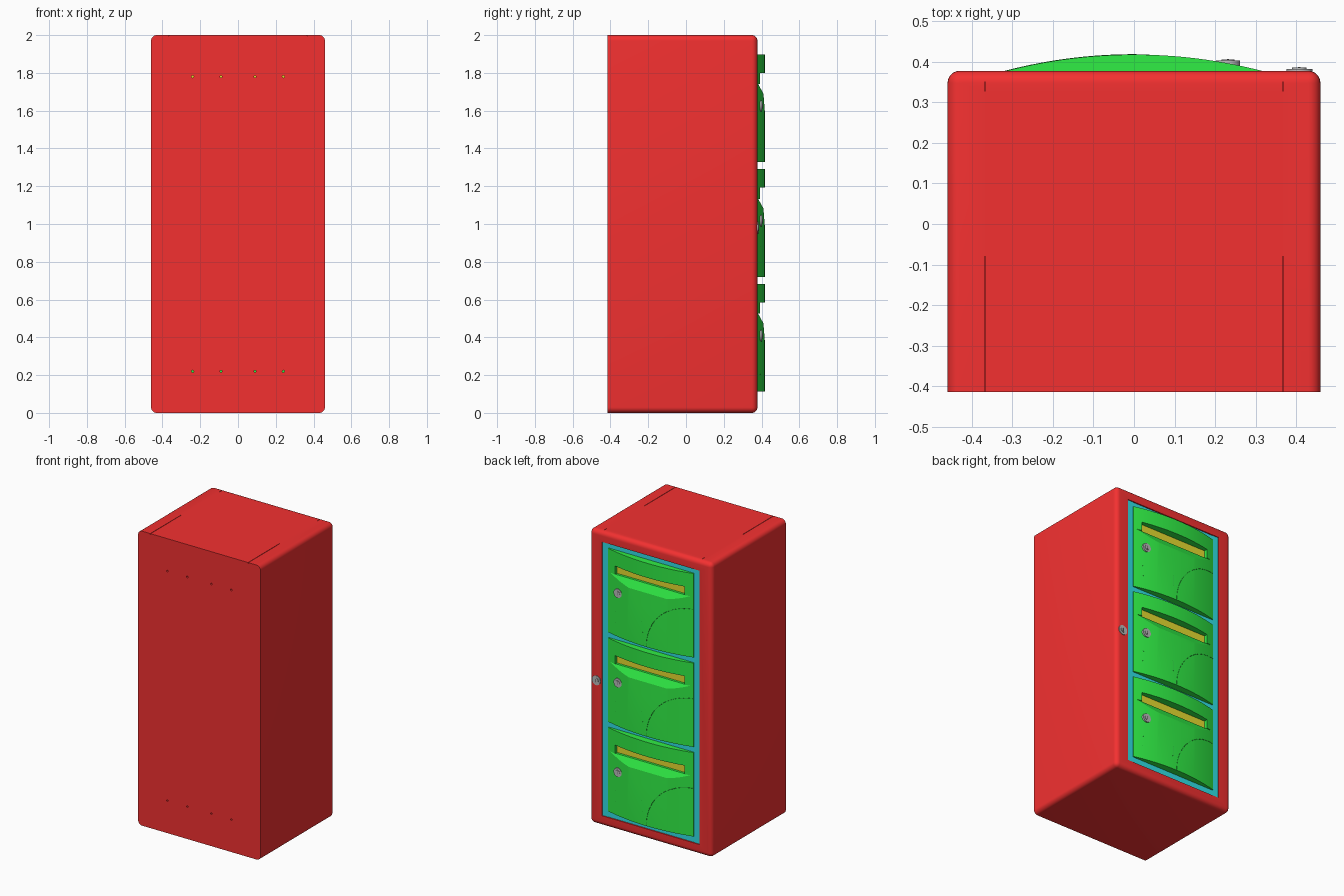
import bpy, bmesh, math
from mathutils import Matrix, Vector

if "Cube" in bpy.data.objects:
    bpy.data.objects.remove(bpy.data.objects["Cube"])


def material(name, rgb):
    m = bpy.data.materials.new(name)
    m.diffuse_color = (*rgb, 1)
    m.use_nodes = True
    m.node_tree.nodes["Principled BSDF"].inputs["Base Color"].default_value = m.diffuse_color
    return m


RED = material("red", (0.9, 0.03, 0.03))
GREEN = material("green", (0.03, 0.85, 0.06))
DARK_GREEN = material("dark_green", (0.02, 0.4, 0.04))
CYAN = material("cyan", (0.03, 0.75, 0.8))
YELLOW = material("yellow", (0.8, 0.72, 0.03))
GREY = material("grey", (0.5, 0.5, 0.5))
DARK = material("dark_grey", (0.2, 0.2, 0.2))


def add(name, bm, mat=None):
    bmesh.ops.recalc_face_normals(bm, faces=bm.faces)
    me = bpy.data.meshes.new(name)
    bm.to_mesh(me)
    bm.free()
    ob = bpy.data.objects.new(name, me)
    bpy.context.collection.objects.link(ob)
    if mat:
        me.materials.append(mat)
    return ob


def add_box(bm, x, y, z):
    """Box from three (min, max) ranges."""
    size = [b - a for a, b in (x, y, z)]
    mid = [(a + b) / 2 for a, b in (x, y, z)]
    bmesh.ops.create_cube(bm, size=1, matrix=Matrix.Translation(mid) @ Matrix.Diagonal((*size, 1)))


def box(name, x, y, z, mat=None):
    bm = bmesh.new()
    add_box(bm, x, y, z)
    return add(name, bm, mat)


def add_disc(bm, x, y, z, r, depth, seg=32):
    """Cylinder along y, centred on the given point."""
    bmesh.ops.create_cone(bm, cap_ends=True, segments=seg, radius1=r, radius2=r, depth=depth,
                          matrix=Matrix.Translation((x, y, z)) @ Matrix.Rotation(math.pi / 2, 4, 'X'))


def prism(name, points, offset, mat=None):
    bm = bmesh.new()
    face = bm.faces.new([bm.verts.new(p) for p in points])
    new = bmesh.ops.extrude_face_region(bm, geom=[face])["geom"]
    bmesh.ops.translate(bm, vec=offset, verts=[v for v in new if isinstance(v, bmesh.types.BMVert)])
    return add(name, bm, mat)


def cut(ob, cutter):
    """Subtract the cutter, bake the result and remove the cutter."""
    cutter.hide_render = True
    mod = ob.modifiers.new("cut", 'BOOLEAN')
    mod.operation, mod.solver, mod.object = 'DIFFERENCE', 'EXACT', cutter
    bpy.context.view_layer.update()
    me = bpy.data.meshes.new_from_object(ob.evaluated_get(bpy.context.evaluated_depsgraph_get()))
    ob.modifiers.clear()
    ob.data = me
    bpy.data.objects.remove(cutter)


def smooth(ob):
    bpy.ops.object.select_all(action='DESELECT')
    ob.select_set(True)
    bpy.context.view_layer.objects.active = ob
    bpy.ops.object.shade_smooth_by_angle(angle=math.radians(20))


# Cabinet shell: every edge rounded except those around the flat wall at -y
bm = bmesh.new()
add_box(bm, (-0.46, 0.46), (-0.415, 0.378), (0, 2))
edges = [e for e in bm.edges if not all(v.co.y < 0 for v in e.verts)]
bmesh.ops.bevel(bm, geom=edges, offset=0.03, segments=6, profile=0.5, affect='EDGES')
cabinet = add("cabinet", bm, RED)
cut(cabinet, box("cavity_cutter", (-0.366, 0.366), (-0.395, 0.6), (0.07, 1.93)))

# Mounting holes in the wall and fine seams on top
bm = bmesh.new()
for x in (-0.24, -0.09, 0.09, 0.24):
    for z in (0.22, 1.78):
        add_disc(bm, x, -0.41, z, 0.006, 0.08, 12)
cut(cabinet, add("hole_cutter", bm))
bm = bmesh.new()
for s in (-0.3675, 0.3675):
    for y in ((-0.45, -0.08), (0.328, 0.35)):
        add_box(bm, (s - 0.0015, s + 0.0015), y, (1.994, 2.1))
cut(cabinet, add("seam_cutter", bm))
smooth(cabinet)

# Frame around and between the drawers
PITCH = 0.608
bm = bmesh.new()
for s in (-1, 1):
    add_box(bm, sorted((s * 0.322, s * 0.366)), (0.33, 0.372), (0.07, 1.93))
for z in ((0.07, 0.112), (0.68, 0.72), (1.288, 1.328), (1.898, 1.93)):
    add_box(bm, (-0.322, 0.322), (0.33, 0.37), z)
add("drawer_frame", bm, CYAN)

# Drawer front: bowed panel with a finger scoop and a grip opening
BASE, TOP = 1.328, 1.898
R = 1.26


def bow(x):
    return 0.418 - R + math.sqrt(R * R - x * x)


N = 32
xs = [-0.321 + 0.642 * i / N for i in range(N + 1)]
outline = [(x, bow(x), BASE) for x in xs] + [(0.321, 0.35, BASE), (-0.321, 0.35, BASE)]
drawer = prism("drawer_front_1", outline, (0, 0, TOP - BASE), GREEN)
scoop = [(0.382, 1.741), (0.410, 1.69), (0.419, 1.575), (0.46, 1.575), (0.46, 1.741)]
cut(drawer, prism("scoop_cutter", [(-0.3, y, z) for y, z in scoop], (0.6, 0, 0)))
cut(drawer, box("grip_cutter", (-0.262, 0.262), (0.3, 0.5), (1.74, 1.80)))
smooth(drawer)
grip = box("grip_strip_1", (-0.268, 0.268), (0.345, 0.366), (1.735, 1.815), YELLOW)


# Thin lines that follow the bowed panel: quarter circle, lock circle, label border
def line(bm, pts, w=0.0022):
    for (xa, za), (xb, zb) in zip(pts, pts[1:]):
        a, b = Vector((xa, bow(xa), za)), Vector((xb, bow(xb), zb))
        d = b - a
        rot = d.to_track_quat('Z', 'Y').to_matrix().to_4x4()
        bmesh.ops.create_cone(bm, cap_ends=True, segments=6, radius1=w / 2, radius2=w / 2,
                              depth=d.length, matrix=Matrix.Translation((a + b) / 2) @ rot)


def arc(cx, cz, r, a0, a1, n=24):
    angles = [math.radians(a0 + (a1 - a0) * i / n) for i in range(n + 1)]
    return [(cx + r * math.cos(a), cz + r * math.sin(a)) for a in angles]


bm = bmesh.new()
line(bm, arc(-0.319, BASE + 0.002, 0.325, 0, 90))
line(bm, [(0.03, 1.42), (0.26, 1.42), (0.26, 1.49), (0.03, 1.49), (0.03, 1.42)])
lines = add("drawer_lines_1", bm, DARK_GREEN)


# Locks: rim, barrel and key slot
def lock(name, x, y, z, r):
    bm = bmesh.new()
    add_disc(bm, x, y - 0.009, z, r, 0.022)
    add_disc(bm, x, y, z, r * 0.55, 0.010)
    rim = add(name, bm, GREY)
    smooth(rim)
    slot = box(name + "_slot", (x - 0.003, x + 0.003), (y, y + 0.006), (z - r * 0.35, z + r * 0.35), DARK)
    return [rim, slot]


lock("cabinet_lock", 0.408, 0.381, 0.98, 0.032)
parts = [drawer, grip, lines] + lock("drawer_lock_1", 0.232, 0.401, 1.625, 0.03)

# Two more drawers below
for i in (1, 2):
    for ob in parts:
        copy = ob.copy()
        copy.name = ob.name.replace("1", str(i + 1))
        copy.location.z -= PITCH * i
        bpy.context.collection.objects.link(copy)
